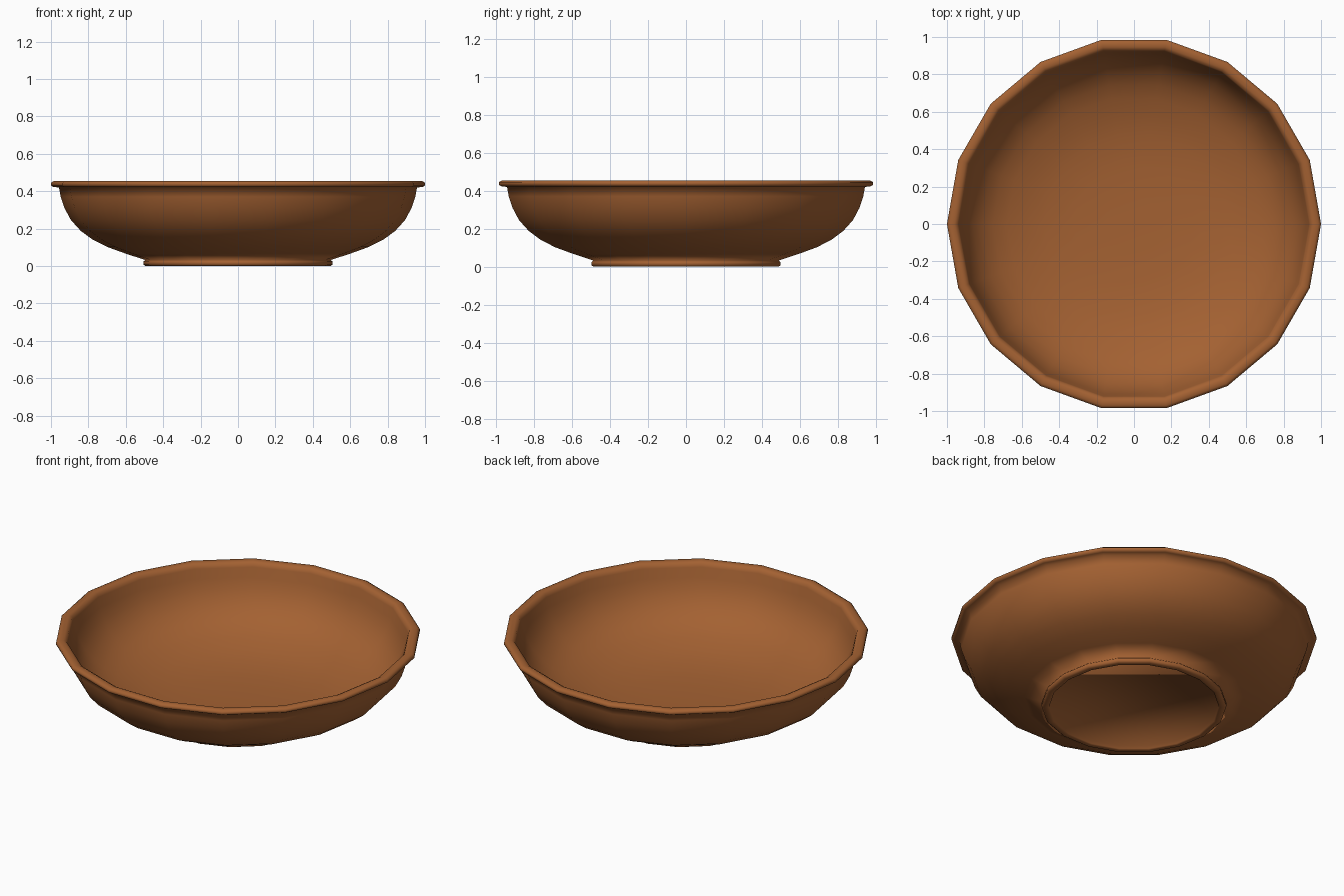
import bpy, bmesh, math

if "Cube" in bpy.data.objects:
    bpy.data.objects.remove(bpy.data.objects["Cube"])

SIDES = 18

# single terracotta brown colour
brown = bpy.data.materials.new("terracotta brown")
brown.diffuse_color = (0.37, 0.12, 0.032, 1)
brown.use_nodes = True
brown.node_tree.nodes["Principled BSDF"].inputs["Base Color"].default_value = brown.diffuse_color

# (radius, height) from the underside recess, round foot, wall and rim, to the inner floor
profile = [
    (0.46, 0.02), (0.465, 0.004), (0.475, 0.0), (0.495, 0.0), (0.506, 0.008),
    (0.506, 0.024), (0.496, 0.032),                                    # foot ring
    (0.60, 0.066), (0.70, 0.102), (0.78, 0.143), (0.84, 0.187), (0.893, 0.245),
    (0.928, 0.31), (0.948, 0.37), (0.957, 0.42),                       # outer wall
    (0.985, 0.422), (1.0, 0.43), (1.0, 0.445), (0.985, 0.454),
    (0.96, 0.454), (0.943, 0.445), (0.936, 0.425),                     # rolled rim
    (0.922, 0.37), (0.90, 0.31), (0.865, 0.25), (0.815, 0.197), (0.755, 0.155),
    (0.68, 0.122), (0.58, 0.09), (0.48, 0.066), (0.32, 0.05), (0.15, 0.043),
]

bm = bmesh.new()
rings = []
for r, z in profile:
    rings.append([bm.verts.new((r * math.cos(2 * math.pi * i / SIDES),
                                r * math.sin(2 * math.pi * i / SIDES), z))
                  for i in range(SIDES)])
for a, b in zip(rings, rings[1:]):
    for i in range(SIDES):
        j = (i + 1) % SIDES
        bm.faces.new((a[i], a[j], b[j], b[i]))

# underside cap and inner floor
bm.faces.new(list(reversed(rings[0])))
bm.faces.new(rings[-1])
bmesh.ops.recalc_face_normals(bm, faces=bm.faces)
for f in bm.faces:
    f.smooth = True

mesh = bpy.data.meshes.new("bowl")
bm.to_mesh(mesh)
bm.free()
mesh.materials.append(brown)
bowl = bpy.data.objects.new("bowl", mesh)
bpy.context.collection.objects.link(bowl)
